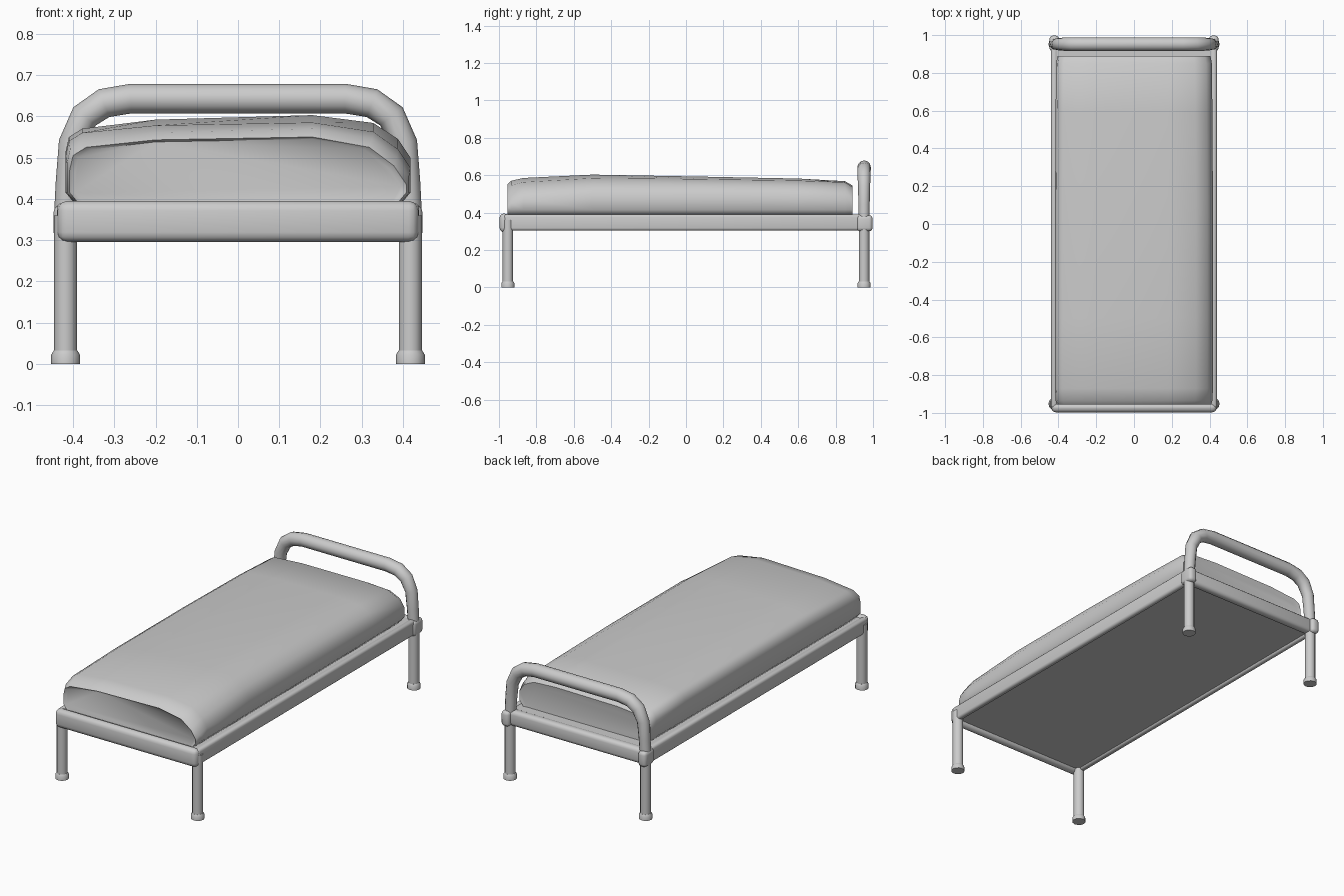
import bpy
import bmesh
from math import sin, cos, pi, radians
from mathutils import Vector

cube = bpy.data.objects.get("Cube")
if cube:
    bpy.data.objects.remove(cube, do_unlink=True)

grey = bpy.data.materials.new("plain grey")
grey.use_nodes = True
colour = (0.6, 0.6, 0.6, 1)
grey.diffuse_color = colour
grey.node_tree.nodes["Principled BSDF"].inputs["Base Color"].default_value = colour


def make_object(name, bm, angle=40):
    bmesh.ops.recalc_face_normals(bm, faces=bm.faces)
    mesh = bpy.data.meshes.new(name)
    bm.to_mesh(mesh)
    bm.free()
    mesh.materials.append(grey)
    ob = bpy.data.objects.new(name, mesh)
    bpy.context.collection.objects.link(ob)
    bpy.ops.object.select_all(action='DESELECT')
    ob.select_set(True)
    bpy.context.view_layer.objects.active = ob
    bpy.ops.object.shade_smooth_by_angle(angle=radians(angle))
    return ob


def loft(name, rings, angle=40):
    """Skin a list of closed rings and cap both ends."""
    bm = bmesh.new()
    loops = [[bm.verts.new(p) for p in ring] for ring in rings]
    n = len(loops[0])
    for a, b in zip(loops, loops[1:]):
        for i in range(n):
            j = (i + 1) % n
            bm.faces.new((a[i], a[j], b[j], b[i]))
    bm.faces.new(loops[0])
    bm.faces.new(loops[-1])
    return make_object(name, bm, angle)


def tube(name, path, radii, sides=12):
    """Round bar along a path lying in a plane of constant y."""
    rings = []
    for i, (p, r) in enumerate(zip(path, radii)):
        p = Vector(p)
        before = Vector(path[max(i - 1, 0)])
        after = Vector(path[min(i + 1, len(path) - 1)])
        t = (after - before).normalized()
        u = Vector((0, 1, 0))
        v = t.cross(u)
        rings.append([p + r * (cos(k * 2 * pi / sides) * u + sin(k * 2 * pi / sides) * v)
                      for k in range(sides)])
    return loft(name, rings)


def beam(name, centre, size, bevel):
    bm = bmesh.new()
    bmesh.ops.create_cube(bm, size=1)
    for v in bm.verts:
        v.co = Vector(centre) + Vector([c * s for c, s in zip(v.co, size)])
    if bevel:
        bmesh.ops.bevel(bm, geom=bm.edges[:], offset=bevel, segments=3,
                        profile=0.5, affect='EDGES')
    return make_object(name, bm, 50)


# Legs with feet, and clamps where the rails meet the head posts
for side, x in (("left", 0.418), ("right", -0.418)):
    for end, y in (("front", -0.952), ("back", 0.952)):
        tube(f"{end}_{side}_leg", [(x, y, 0.02), (x, y, 0.36)], [0.028, 0.028])
        tube(f"{end}_{side}_foot",
             [(x, y, z) for z in (0, 0.022, 0.032)], [0.035, 0.035, 0.029])
    beam(f"{side}_clamp", (x * 1.01, 0.955, 0.343), (0.05, 0.085, 0.085), 0.018)
    beam(f"{side}_rail", (x * 1.01, 0, 0.347), (0.034, 1.95, 0.086), 0.014)

# End rails and the flat base
beam("front_rail", (0, -0.972, 0.345), (0.875, 0.05, 0.1), 0.024)
beam("back_rail", (0, 0.952, 0.345), (0.85, 0.05, 0.085), 0.02)
beam("bed_base", (0, 0, 0.35), (0.83, 1.91, 0.07), 0)

# Bent tube of the headboard
half = [(0.418, 0.34), (0.412, 0.44), (0.403, 0.535), (0.372, 0.6),
        (0.325, 0.632), (0.26, 0.643)]
arch = [(x, 0.952, z) for x, z in half] + [(-x, 0.952, z) for x, z in reversed(half)]
thickness = [0.029, 0.03, 0.032, 0.035, 0.036, 0.036]
tube("headboard_tube", arch, thickness + thickness[::-1])


# Soft mattress, sagging unevenly: y, half width, top at right, middle, left
stations = [(-0.945, 0.395, 0.525, 0.545, 0.485),
            (-0.955, 0.408, 0.53, 0.55, 0.49),
            (-0.935, 0.415, 0.545, 0.57, 0.51),
            (-0.87, 0.418, 0.565, 0.585, 0.53),
            (-0.5, 0.418, 0.575, 0.603, 0.555),
            (0.1, 0.418, 0.575, 0.592, 0.555),
            (0.6, 0.415, 0.57, 0.582, 0.55),
            (0.85, 0.412, 0.56, 0.568, 0.545),
            (0.89, 0.405, 0.53, 0.545, 0.52),
            (0.885, 0.39, 0.5, 0.515, 0.49)]
rings = []
for y, w, right, middle, left in stations:
    low = 0.385
    section = [(-w + 0.025, low), (-w, low + 0.03), (-w, right - 0.06),
               (-w + 0.008, right - 0.025), (-w + 0.04, right - 0.005),
               (-0.2, (right + middle) / 2 + 0.003), (0.18, middle),
               (w - 0.09, (left + middle) / 2 + 0.005), (w - 0.03, left - 0.01),
               (w, left - 0.055), (w, low + 0.03), (w - 0.025, low)]
    rings.append([(x, y, z) for x, z in section])
loft("mattress", rings, 60)
